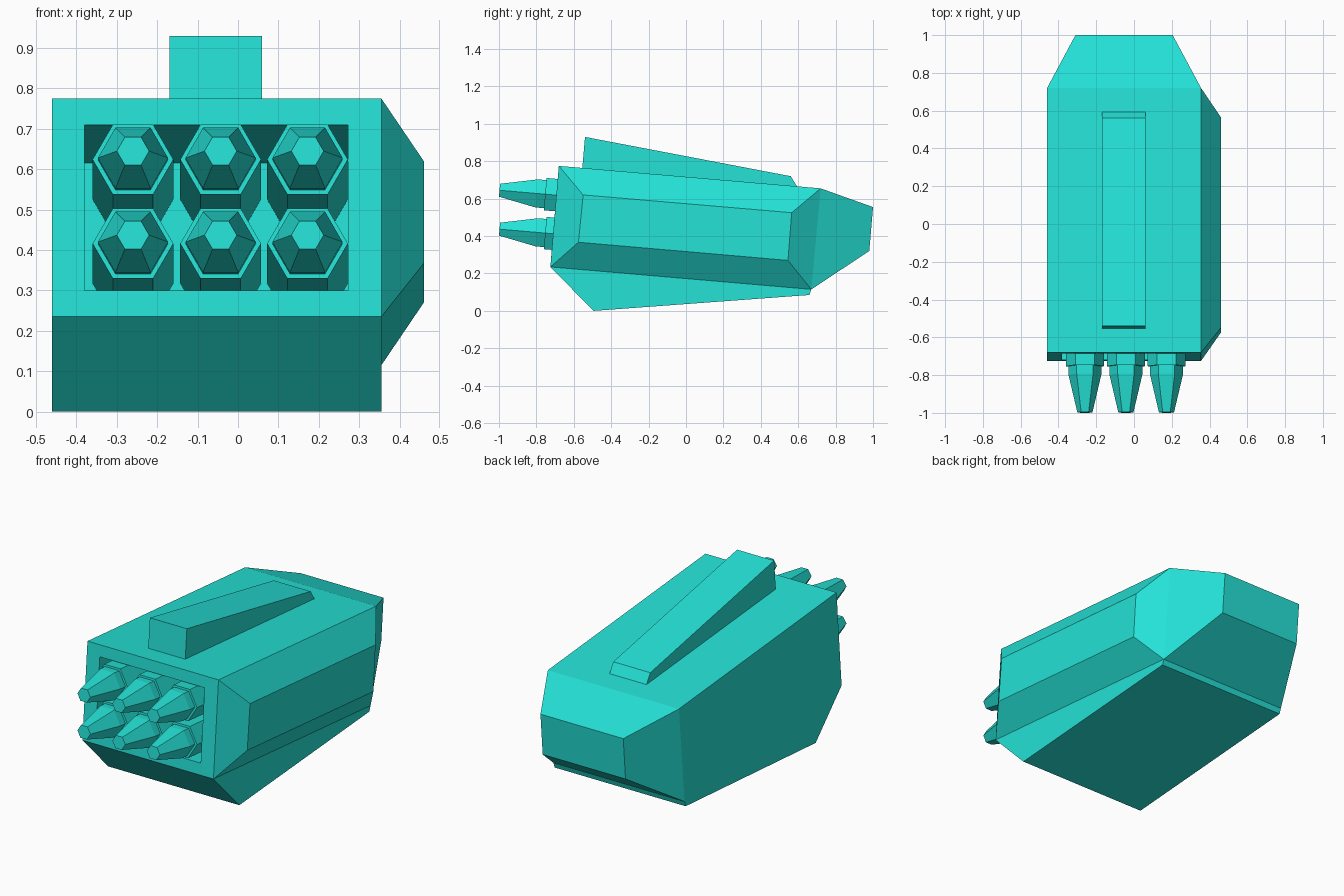
import bpy, bmesh
from math import cos, sin, pi, atan2
from mathutils import Vector, Matrix

if "Cube" in bpy.data.objects:
    bpy.data.objects.remove(bpy.data.objects["Cube"])

mat = bpy.data.materials.new("turquoise_paint")
mat.diffuse_color = (0.018, 0.76, 0.68, 1)
mat.use_nodes = True
mat.node_tree.nodes["Principled BSDF"].inputs["Base Color"].default_value = mat.diffuse_color
TILT = -atan2(0.12, 1.4)          # the whole launcher points slightly upward
X0, X1 = -0.46, 0.355             # hull sides


def finish(name, bm):
    bmesh.ops.remove_doubles(bm, verts=bm.verts, dist=1e-4)
    bmesh.ops.recalc_face_normals(bm, faces=bm.faces)
    me = bpy.data.meshes.new(name)
    bm.to_mesh(me)
    bm.free()
    me.materials.append(mat)
    ob = bpy.data.objects.new(name, me)
    bpy.context.collection.objects.link(ob)
    return ob


def loft(bm, loops, cap_start=True, cap_end=True, skip=()):
    """Join loops of points with quads; skip holds (section, side) left open."""
    rows = [[bm.verts.new(p) for p in loop] for loop in loops]
    n = len(rows[0])
    for i, (a, b) in enumerate(zip(rows, rows[1:])):
        for j in range(n):
            if (i, j) not in skip:
                k = (j + 1) % n
                bm.faces.new((a[j], a[k], b[k], b[j]))
    if cap_start:
        bm.faces.new(rows[0])
    if cap_end:
        bm.faces.new(rows[-1])


def rect(x0, x1, bottom, top):
    """Cross-section rectangle from (y, z) of its lower and upper edges."""
    return [(x0, *bottom), (x1, *bottom), (x1, *top), (x0, *top)]


def prism(bm, profile, x0, x1):
    loft(bm, [[(x, y, z) for y, z in profile] for x in (x0, x1)])


# Hull: deep missile bay, front rim, main box and tapered tail
bm = bmesh.new()
front_lo, front_hi = (-0.725, 0.235), (-0.68, 0.775)
back_lo, back_hi = (0.67, 0.115), (0.72, 0.655)
loft(bm, [
    rect(-0.38, 0.272, (0.38, 0.205), (0.415, 0.615)),
    rect(-0.38, 0.272, (-0.72, 0.30), (-0.685, 0.71)),
    rect(X0, X1, front_lo, front_hi),
    rect(X0, X1, back_lo, back_hi),
    rect(-0.31, 0.205, (0.98, 0.32), (1.0, 0.555)),
], skip={(2, 0), (2, 1)})

# Bevelled bulge closing the right side
inner = [front_lo, back_lo, back_hi, front_hi]
outer = [(-0.575, 0.367), (0.545, 0.27), (0.565, 0.525), (-0.55, 0.62)]
loft(bm, [[(X1, *p) for p in inner], [(0.46, *p) for p in outer]], cap_start=False)

# Wedge keel closing the underside
keel = [front_lo, (-0.495, 0.0), (0.66, 0.085), back_lo]
loft(bm, [[(x, *p) for p in keel] for x in (X0, X1)], skip={(0, 3)})
finish("hull", bm)

# Sloping fin on the roof
bm = bmesh.new()
prism(bm, [(-0.555, 0.755), (-0.54, 0.93), (0.56, 0.72), (0.60, 0.655)], -0.17, 0.06)
finish("roof_fin", bm)

# Six hexagonal missiles: (distance from tip, radius)
stations = [(0, 0.04), (0.20, 0.087), (0.245, 0.087), (0.245, 0.1), (1.40, 0.1)]
for row, z in (("upper", 0.645), ("lower", 0.437)):
    for i, x in enumerate((-0.26, -0.043, 0.172)):
        bm = bmesh.new()
        loft(bm, [[(r * cos(k * pi / 3), d, r * sin(k * pi / 3)) for k in range(6)]
                  for d, r in stations])
        ob = finish(f"{row}_missile_{i + 1}", bm)
        ob.matrix_world = Matrix.Translation(Vector((x, -0.997, z))) @ Matrix.Rotation(TILT, 4, 'X')
